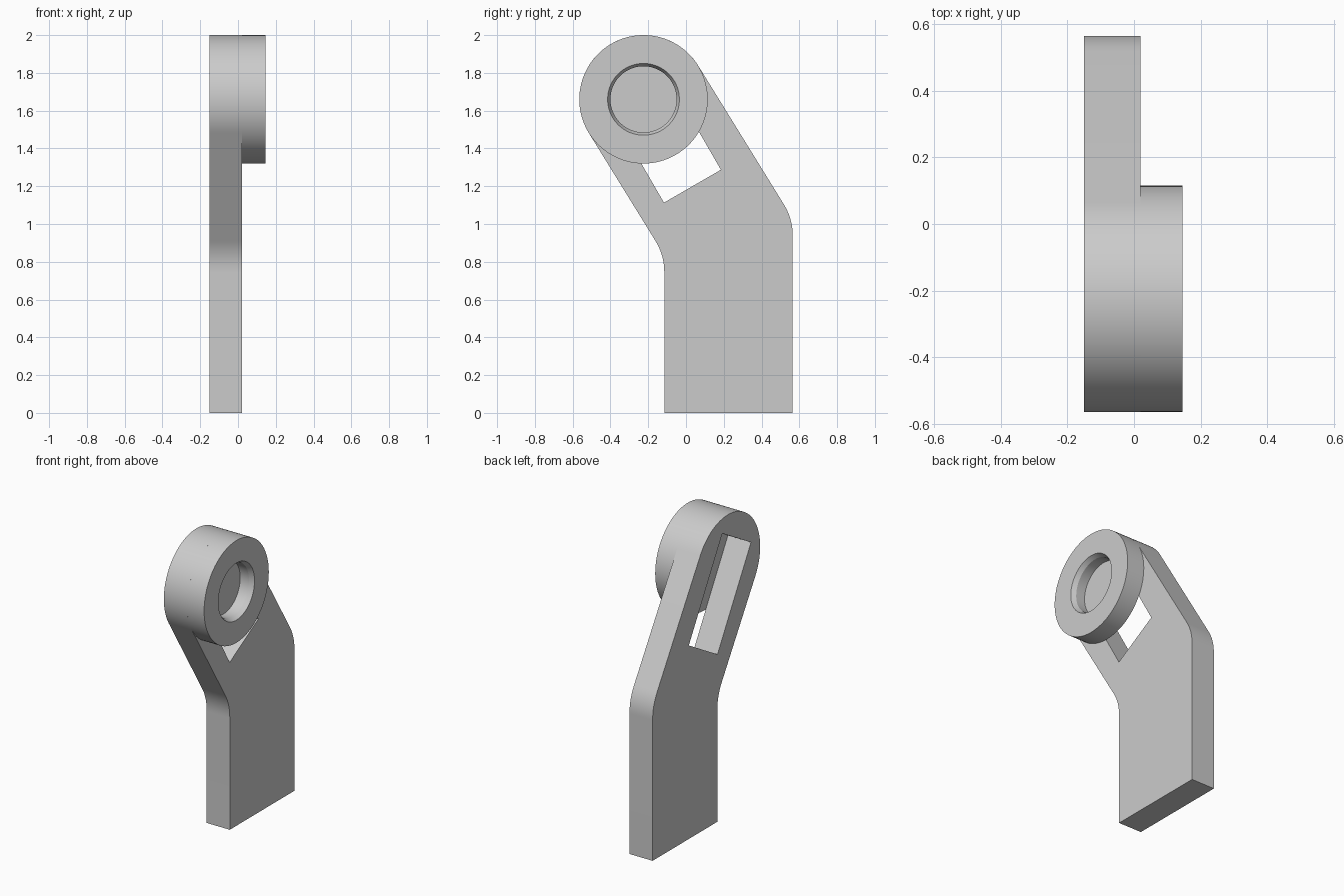
import bpy, bmesh
from math import sin, cos, pi, radians
from mathutils import Vector, Matrix

if "Cube" in bpy.data.objects:
    bpy.data.objects.remove(bpy.data.objects["Cube"])

grey = bpy.data.materials.new("plain_grey")
grey.use_nodes = True
COLOUR = (0.6, 0.6, 0.6, 1)
grey.diffuse_color = COLOUR
grey.node_tree.nodes["Principled BSDF"].inputs["Base Color"].default_value = COLOUR

EYE = Vector((-0.225, 1.66))       # centre of the round head, as (y, z)
RADIUS = 0.34
X_BACK, X_JOIN, X_FRONT = -0.15, 0.02, 0.146
LEAN = radians(31.7)


def finish(bm, name):
    bmesh.ops.recalc_face_normals(bm, faces=bm.faces)
    mesh = bpy.data.meshes.new(name)
    bm.to_mesh(mesh)
    bm.free()
    obj = bpy.data.objects.new(name, mesh)
    bpy.context.collection.objects.link(obj)
    mesh.materials.append(grey)
    return obj


def extrude_profile(name, points, x0, x1):
    bm = bmesh.new()
    face = bm.faces.new([bm.verts.new((x0, p[0], p[1])) for p in points])
    new = bmesh.ops.extrude_face_region(bm, geom=[face])["geom"]
    verts = [v for v in new if isinstance(v, bmesh.types.BMVert)]
    bmesh.ops.translate(bm, verts=verts, vec=(x1 - x0, 0, 0))
    return finish(bm, name)


def smooth(obj):
    bpy.ops.object.select_all(action="DESELECT")
    obj.select_set(True)
    bpy.context.view_layer.objects.active = obj
    bpy.ops.object.shade_smooth_by_angle(angle=radians(20))


def bend(y, z, reach=0.09, steps=10):
    # rounded elbow, running from the upright edge to the leaning edge
    corner = Vector((y, z))
    a = corner - Vector((0, reach))
    b = corner + reach * Vector((-sin(LEAN), cos(LEAN)))
    return [a.lerp(corner, i / steps).lerp(corner.lerp(b, i / steps), i / steps)
            for i in range(steps + 1)]


def elbow_z(y, side):
    # height where the edge tangent to the head meets the upright edge
    tangent = EYE + side * RADIUS * Vector((cos(LEAN), sin(LEAN)))
    return tangent.y - (y - tangent.x) * cos(LEAN) / sin(LEAN)


# Bent arm plate with a round end
Y0, Y1 = -0.115, 0.565
head_arc = [EYE + RADIUS * Vector((cos(LEAN + pi * i / 48), sin(LEAN + pi * i / 48)))
            for i in range(49)]
outline = [(Y0, 0), (Y1, 0)] + bend(Y1, elbow_z(Y1, 1)) + head_arc \
    + bend(Y0, elbow_z(Y0, -1))[::-1]
arm = extrude_profile("arm_plate", outline, X_BACK, X_JOIN)

# Long slot through the arm, running behind the head
along = Vector((-0.5, 0.866))
across = Vector((0.866, 0.5))
low = Vector((0.034, 1.2))
corners = [low + across * s + along * t
           for s, t in ((-0.174, 0), (0.174, 0), (0.174, 0.705), (-0.174, 0.705))]
cutter = extrude_profile("slot_cutter", corners, X_BACK - 0.1, X_JOIN + 0.1)
cut = arm.modifiers.new("slot", "BOOLEAN")
cut.operation = "DIFFERENCE"
cut.solver = "EXACT"
cut.object = cutter
bpy.ops.object.select_all(action="DESELECT")
arm.select_set(True)
bpy.context.view_layer.objects.active = arm
bpy.ops.object.modifier_apply(modifier="slot")
bpy.data.objects.remove(cutter)
smooth(arm)

# Round boss with a chamfered blind bore
bm = bmesh.new()
profile = [(X_JOIN, 0), (X_JOIN, RADIUS), (X_FRONT, RADIUS), (X_FRONT, 0.19),
           (X_FRONT - 0.03, 0.175), (X_FRONT - 0.095, 0.175), (X_FRONT - 0.095, 0)]
ring = [bm.verts.new((x, r, 0)) for x, r in profile]
edges = [bm.edges.new(pair) for pair in zip(ring, ring[1:])]
bmesh.ops.spin(bm, geom=ring + edges, cent=(0, 0, 0), axis=(1, 0, 0),
               angle=2 * pi, steps=96)
bmesh.ops.remove_doubles(bm, verts=bm.verts, dist=0.0005)
bmesh.ops.transform(bm, matrix=Matrix.Translation((0, EYE.x, EYE.y)), verts=bm.verts)
smooth(finish(bm, "round_boss"))
